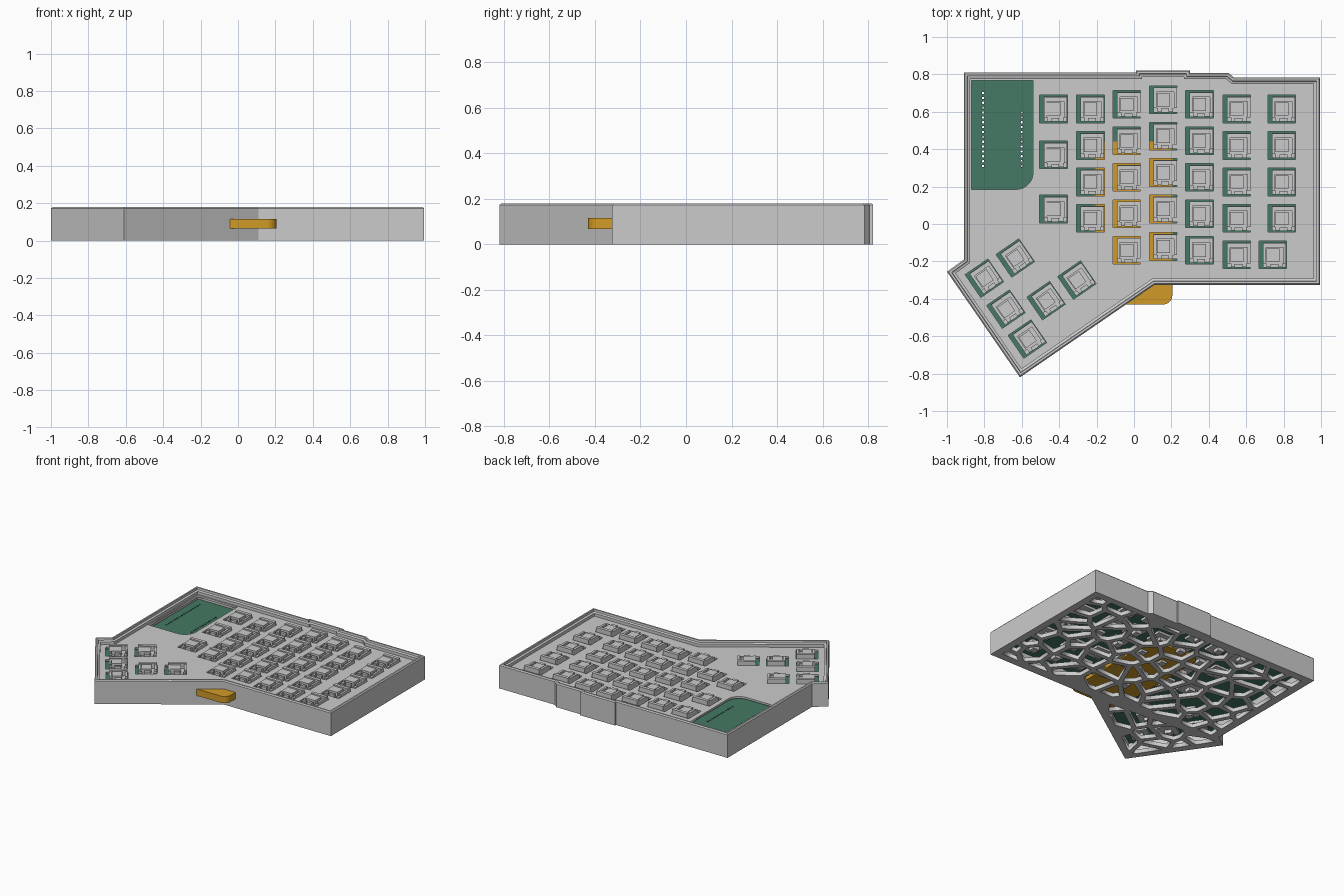
import bpy, bmesh, math, random
from mathutils import Vector, Matrix

if "Cube" in bpy.data.objects:
    bpy.data.objects.remove(bpy.data.objects["Cube"])

random.seed(7)

# Case outline, clockwise from the back left corner
OUTLINE = [(-.91, .81), (.01, .81), (.01, .822), (.30, .822), (.30, .808), (.505, .808),
           (.535, .783), (.995, .783), (.995, -.325), (.11, -.325), (-.61, -.82),
           (-1, -.255), (-.91, -.19)]
THUMB = math.radians(34.5)


def colour(name, rgb):
    m = bpy.data.materials.new(name)
    m.diffuse_color = (*rgb, 1)
    m.use_nodes = True
    m.node_tree.nodes["Principled BSDF"].inputs["Base Color"].default_value = m.diffuse_color
    return m


GREEN = colour("board green", (.06, .19, .125))
AMBER = colour("amber", (.64, .33, .02))


def inset(pts, d):
    """Mitred inward offset of a clockwise polygon."""
    out = []
    for i, p in enumerate(pts):
        a, p, b = Vector(pts[i - 1]), Vector(p), Vector(pts[(i + 1) % len(pts)])
        u, v = (p - a).normalized(), (b - p).normalized()
        n1, n2 = Vector((u.y, -u.x)), Vector((v.y, -v.x))
        out.append(p + (n1 + n2) * (d / (1 + n1.dot(n2))))
    return out


def slab(name, outline, z0, z1, holes=(), mat=None):
    """Flat plate with holes, from a filled 2D curve."""
    c = bpy.data.curves.new(name, 'CURVE')
    c.dimensions, c.fill_mode, c.extrude = '2D', 'BOTH', (z1 - z0) / 2
    for loop in [outline, *holes]:
        s = c.splines.new('POLY')
        s.points.add(len(loop) - 1)
        for pt, q in zip(s.points, loop):
            pt.co = (q[0], q[1], 0, 1)
        s.use_cyclic_u = True
    ob = bpy.data.objects.new(name, c)
    bpy.context.collection.objects.link(ob)
    ob.location.z = (z0 + z1) / 2
    bpy.ops.object.select_all(action='DESELECT')
    ob.select_set(True)
    bpy.context.view_layer.objects.active = ob
    bpy.ops.object.convert(target='MESH')
    ob = bpy.context.view_layer.objects.active
    if mat:
        ob.data.materials.append(mat)
    return ob


def rect(x0, x1, y0, y1, radii=(0, 0, 0, 0)):
    """Rectangle with a radius per corner: back right, back left, front left, front right."""
    pts = []
    for k, (x, y, sx, sy) in enumerate([(x1, y1, -1, -1), (x0, y1, 1, -1), (x0, y0, 1, 1), (x1, y0, -1, 1)]):
        r = radii[k]
        for j in range(9 if r else 1):
            a = math.pi / 2 * (k + j / 8)
            pts.append((x + sx * r + r * math.cos(a), y + sy * r + r * math.sin(a)))
    return pts


# Outer wall with chamfered, stepped rim
bm = bmesh.new()
PROFILE = [(0, 0), (0, .172), (.007, .18), (.018, .18), (.02, .165), (.034, .16), (.034, 0)]
rings = [[bm.verts.new((p[0], p[1], z)) for p in inset(OUTLINE, d)] for d, z in PROFILE]
n = len(OUTLINE)
for a, b in zip(rings, rings[1:] + rings[:1]):
    for i in range(n):
        j = (i + 1) % n
        bm.faces.new((a[i], a[j], b[j], b[i]))
bmesh.ops.recalc_face_normals(bm, faces=bm.faces)
me = bpy.data.meshes.new("case_wall")
bm.to_mesh(me)
bm.free()
bpy.context.collection.objects.link(bpy.data.objects.new("case_wall", me))

# Key positions: straight columns, then the turned thumb cluster
COLUMNS = {-.43: (.615, .37, .08), -.233: (.615, .42, .225, .03),
           -.038: (.64, .445, .25, .055, -.14), .157: (.665, .47, .275, .08, -.12),
           .35: (.64, .445, .25, .055, -.14), .55: (.615, .42, .225, .03, -.165),
           .79: (.615, .42, .225, .03), .742: (-.165,)}
keys = [(x, y, 0) for x, ys in COLUMNS.items() for y in ys]
keys += [(x, y, THUMB) for x, y in [(-.635, -.182), (-.80, -.29), (-.685, -.455),
                                    (-.57, -.615), (-.47, -.41), (-.305, -.30)]]

# Switch plate with square key holes and a window over the controller
H = .074
holes = []
for x, y, a in keys:
    rot = Matrix.Rotation(a, 2)
    holes.append([Vector((x, y)) + rot @ Vector(c) for c in [(-H, -H), (H, -H), (H, H), (-H, H)]])
window = rect(-.868, -.54, .185, .768, (0, 0, 0, .09))
slab("switch_plate", inset(OUTLINE, .03), .123, .138, holes + [window])

# Circuit board with two rows of pin holes
pins = [(-.807, .31 + .026 * i) for i in range(16)] + [(-.60, .31 + .026 * i) for i in range(12)]
pin_holes = [[(x + .007 * math.cos(k * math.pi / 3), y + .007 * math.sin(k * math.pi / 3))
              for k in range(6)] for x, y in pins]
slab("circuit_board", inset(OUTLINE, .04), .092, .108, pin_holes, GREEN)

# Amber slab that sticks out at the front
slab("amber_slab", rect(-.205, .205, -.43, .44, (.05, .05, .05, .05)), .066, .116, mat=AMBER)

# Switch: open tray with high back, side walls, centre stem and front stub
BOXES = [(-.052, .072, -.066, .066, .075, .128), (-.052, .072, .04, .064, .12, .166),
         (-.052, -.036, -.045, .04, .12, .158), (.056, .072, -.045, .04, .12, .158),
         (-.034, .036, -.036, .034, .12, .160), (-.012, .03, -.068, -.048, .12, .152),
         (-.052, -.03, -.068, -.045, .12, .145), (.05, .072, -.068, -.045, .12, .145),
         (-.02, .03, -.02, .03, .05, .08)]
bm = bmesh.new()
for x0, x1, y0, y1, z0, z1 in BOXES:
    bmesh.ops.create_cube(bm, size=1, matrix=Matrix.Translation(
        ((x0 + x1) / 2, (y0 + y1) / 2, (z0 + z1) / 2)) @ Matrix.Diagonal((x1 - x0, y1 - y0, z1 - z0, 1)))
switch = bpy.data.meshes.new("switch")
bm.to_mesh(switch)
bm.free()
for i, (x, y, a) in enumerate(keys):
    ob = bpy.data.objects.new(f"switch_{i + 1}", switch)
    ob.location, ob.rotation_euler = (x, y, 0), (0, 0, a)
    bpy.context.collection.objects.link(ob)


# Bottom plate pierced by irregular cells
def clip(poly, nrm, limit):
    """Keep the part of a convex polygon where p . nrm <= limit."""
    out = []
    for i, p in enumerate(poly):
        q = poly[i - 1]
        dp, dq = p.dot(nrm) - limit, q.dot(nrm) - limit
        if (dp > 0) != (dq > 0):
            out.append(q + (p - q) * (dq / (dq - dp)))
        if dp <= 0:
            out.append(p)
    return out


def area(poly):
    return abs(sum(poly[i - 1].cross(p) for i, p in enumerate(poly))) / 2


REGIONS = [[(-.85, .75), (.94, .73), (.94, -.27), (-.85, -.20)],
           [(-.93, -.25), (.0, -.325), (-.60, -.75)]]
STEP, GAP = .175, .034
seeds = [Vector((-1 + STEP * (i + random.uniform(-.42, .42)), -.85 + STEP * (j + random.uniform(-.42, .42))))
         for i in range(13) for j in range(11)]
cells = []
for region in REGIONS:
    for s in seeds:
        cell = [Vector(p) for p in region]
        for t in seeds:
            if t is not s and cell and (t - s).length < .8:
                d = (t - s).normalized()
                cell = clip(cell, d, (s + t).dot(d) / 2 - GAP / 2)
        if len(cell) > 2 and area(cell) > .003:
            cells.append(cell)
slab("bottom_plate", inset(OUTLINE, .002), 0, .03, cells)
